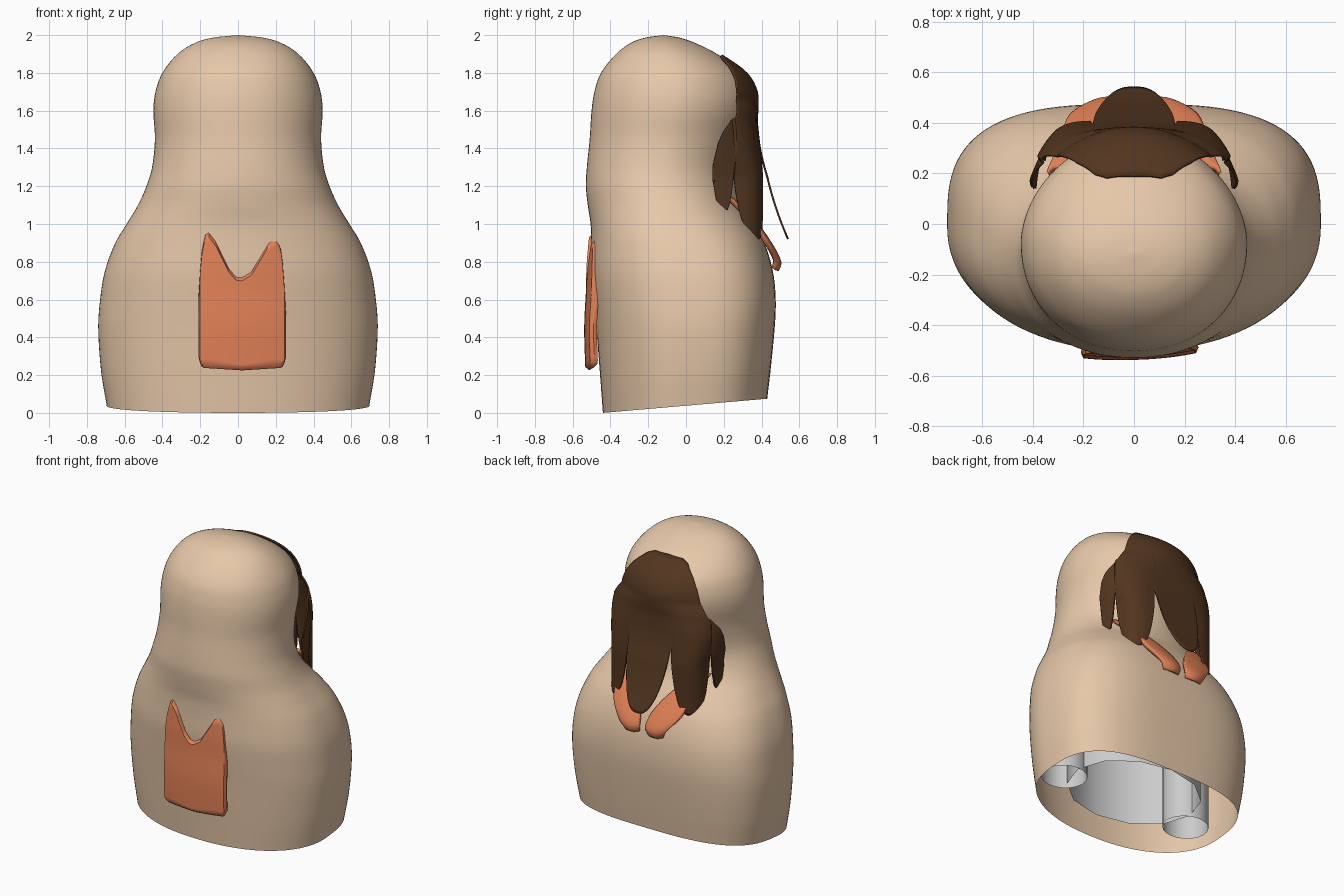
import bpy, bmesh, math

if "Cube" in bpy.data.objects:
    bpy.data.objects.remove(bpy.data.objects["Cube"])

def material(name, rgb):
    m = bpy.data.materials.new(name)
    m.diffuse_color = (*rgb, 1)
    m.use_nodes = True
    m.node_tree.nodes["Principled BSDF"].inputs["Base Color"].default_value = m.diffuse_color
    return m

TAN = material("tan skin", (0.79, 0.575, 0.395))
BROWN = material("dark brown", (0.085, 0.036, 0.014))
ORANGE = material("burnt orange", (0.76, 0.22, 0.095))
GREY = material("light grey", (0.6, 0.6, 0.6))

def finish(name, bm, mat, thick=0):
    me = bpy.data.meshes.new(name)
    bmesh.ops.recalc_face_normals(bm, faces=bm.faces)
    bm.to_mesh(me)
    bm.free()
    me.materials.append(mat)
    ob = bpy.data.objects.new(name, me)
    bpy.context.collection.objects.link(ob)
    if thick:
        mod = ob.modifiers.new("thickness", 'SOLIDIFY')
        mod.thickness, mod.offset = thick, 0
    bpy.ops.object.select_all(action='DESELECT')
    bpy.context.view_layer.objects.active = ob
    ob.select_set(True)
    bpy.ops.object.shade_smooth_by_angle(angle=math.radians(50))
    return ob

def grid(name, point, nu, nv, mat, thick=0, closed=False):
    """Surface from point(u, v), u and v in 0..1."""
    bm = bmesh.new()
    cols = nu if closed else nu + 1
    rows = [[bm.verts.new(point(i / nu, j / nv)) for i in range(cols)] for j in range(nv + 1)]
    for a, b in zip(rows, rows[1:]):
        for i in range(nu):
            k = (i + 1) % cols
            bm.faces.new((a[i], a[k], b[k], b[i]))
    bmesh.ops.remove_doubles(bm, verts=bm.verts, dist=1e-5)
    return finish(name, bm, mat, thick)

def smooth_lookup(table, t):
    """Catmull-Rom style interpolation of rows keyed by the first column."""
    t = min(max(t, table[0][0]), table[-1][0])
    i = max(k for k in range(len(table) - 1) if table[k][0] <= t)
    p, q = table[i], table[i + 1]
    o, r = table[max(i - 1, 0)], table[min(i + 2, len(table) - 1)]
    h = q[0] - p[0]
    s = (t - p[0]) / h
    out = []
    for c in range(1, len(p)):
        m0 = (q[c] - o[c]) / (q[0] - o[0]) * h
        m1 = (r[c] - p[c]) / (r[0] - p[0]) * h
        out.append((2*s**3 - 3*s*s + 1) * p[c] + (s**3 - 2*s*s + s) * m0
                   + (3*s*s - 2*s**3) * q[c] + (s**3 - s*s) * m1)
    return out

def linear(table, t):
    for (a, va), (b, vb) in zip(table, table[1:]):
        if t <= b:
            return va + (vb - va) * max(0, t - a) / (b - a)
    return table[-1][1]

# Body profile: height, half width, front y, back y, front and back squareness
BODY = [(0, .695, -.44, .43, 2.2, 3), (.2, .725, -.455, .45, 2.2, 3),
        (.45, .74, -.475, .47, 2.2, 3), (.6, .73, -.49, .475, 2.2, 3),
        (.75, .705, -.503, .46, 2.2, 2.9), (.9, .65, -.502, .415, 2.2, 2.7),
        (1.0, .59, -.505, .36, 2.2, 2.5), (1.1, .53, -.52, .30, 2.1, 2.2),
        (1.2, .485, -.53, .27, 2.1, 2.0), (1.3, .455, -.525, .27, 2.1, 1.9),
        (1.45, .44, -.51, .31, 2.1, 1.85), (1.6, .448, -.50, .35, 2.1, 1.85),
        (1.7, .437, -.485, .35, 2.1, 1.85), (1.8, .40, -.45, .30, 2.1, 1.9),
        (1.9, .32, -.37, .165, 2.1, 2), (1.96, .225, -.29, .045, 2, 2),
        (1.988, .125, -.21, -.04, 2, 2), (2.0, 0, -.12, -.12, 2, 2)]

def body_point(u, v):
    k = v * (len(BODY) - 1)
    i = min(int(k), len(BODY) - 2)
    z = BODY[i][0] + (BODY[i + 1][0] - BODY[i][0]) * (k - i)
    w, yf, yb, nf, nb = smooth_lookup(BODY, z)
    a = 2 * math.pi * u
    s, c = math.sin(a), math.cos(a)
    n = nb if c > 0 else nf
    x = w * math.copysign(abs(s) ** (2 / n), s)
    y = (yf + yb) / 2 + (yb - yf) / 2 * math.copysign(abs(c) ** (2 / n), c)
    lift = max(0, .038 + .086 * y) * max(0, 1 - z / .5)   # slanted hem
    return x, y, z + lift

grid("draped_body", body_point, 96, 85, TAN, closed=True)

# Front panel, following the body and standing off it towards the bottom
TOP = [(-.21, .6), (-.195, .84), (-.175, .94), (-.155, .955), (-.12, .91), (-.05, .765),
       (-.01, .718), (.02, .715), (.07, .745), (.12, .83), (.165, .91), (.2, .922),
       (.225, .89), (.24, .78), (.255, .5)]
GAP = [(.2, .056), (.45, .043), (.7, .008), (.96, -.006)]

def panel_point(u, v):
    front = u < .5
    t = (u if front else 1 - u) * 2
    x = -.21 + .465 * t
    edge = abs(2 * t - 1)
    low = .225 + .015 * edge + .06 * max(0, (edge - .85) / .15) ** 3
    z = low + (linear(TOP, x) - low) * v
    w, yf, yb, nf, nb = smooth_lookup(BODY, z)
    y = (yf + yb) / 2 - (yb - yf) / 2 * (1 - abs(x / w) ** nf) ** (1 / nf)
    half = .02 if 0 < v < 1 and edge < 1 else 0           # rim closes to an edge
    return x, y - smooth_lookup(GAP, z)[0] + .03 * x + (-half if front else half), z

grid("front_panel", panel_point, 100, 30, ORANGE, closed=True)

# Hair: one shell on the back of the head, ending in five hanging locks
CY = -.075
HAIRLINE = [(0, 1.893), (.4, 1.888), (.52, 1.87), (.62, 1.81), (.68, 1.74), (.72, 1.66),
            (.8, 1.58), (.97, 1.49), (1.03, 1.43), (1.07, 1.33)]
# angle, half width, tip height, side reach, squareness
LOCKS = [(0, .33, .92, .36, 6), (.585, .255, .92, .36, 6), (.955, .115, 1.06, .395, 4)]

def hair_point(u, v):
    a = (2 * u - 1) * 1.07
    b = abs(a)
    top = linear(HAIRLINE, b)
    notch = min(1.4, top - .02)
    mid, half, tip, reach, square = next((l for l in LOCKS if b <= l[0] + l[1]), LOCKS[-1])
    s = min(1, abs(b - mid) / half)
    low = notch - (notch - tip) * (1 - s ** 2.6) ** .6
    z = top + (low - top) * v
    w, yf, yb, nf, nb = smooth_lookup(BODY, max(z, 1.55))
    k = min(1, max(0, (1.65 - z) / .4))
    off = .012 + .013 * min(1, max(0, (1.9 - z) / .2))
    rx = (w + off) * (1 - k) + reach * k
    ry = (yb + off - CY) * (1 - k) + .48 * k
    n = 1.95 * (1 - k) + square * k
    r = ((abs(math.sin(a)) / rx) ** n + (math.cos(a) / ry) ** n) ** (-1 / n)
    flare = .135 * (max(0, 1.45 - z) / .53) ** 1.7 if mid == 0 else 0
    return r * math.sin(a), CY + r * math.cos(a) + flare, z

grid("hair", hair_point, 200, 40, BROWN, .01)

# Two scarf tails below the hair: step, z, y, centre x, half width
TAIL = [(0, 1.15, .22, .31, .03), (.3, 1.03, .345, .22, .07), (.6, .90, .44, .155, .10),
        (.85, .80, .492, .10, .075), (1, .755, .48, .09, .055)]
for side, label in ((1, "right"), (-1, "left")):
    def tail_point(u, v):
        z, y, x, h = smooth_lookup(TAIL, v)
        e = 2 * u - 1
        return side * (x + h * e), y - .02 * e * e, z + .01 * e * e
    grid(label + "_scarf_tail", tail_point, 12, 20, ORANGE, .025)

# Hidden inner parts seen through the open hem
def tube(name, x, y, rx, ry, z0, z1, sides):
    def p(u, v):
        a = 2 * math.pi * u
        return x + rx * math.cos(a), y + ry * math.sin(a), z0 + (z1 - z0) * v
    grid(name, p, sides, 1, GREY, closed=True)

tube("inner_torso", 0, 0, .46, .37, .12, .95, 12)
for side, label in ((1, "right"), (-1, "left")):
    tube(label + "_inner_arm", side * .50, -.09, .15, .14, .09, .8, 20)
